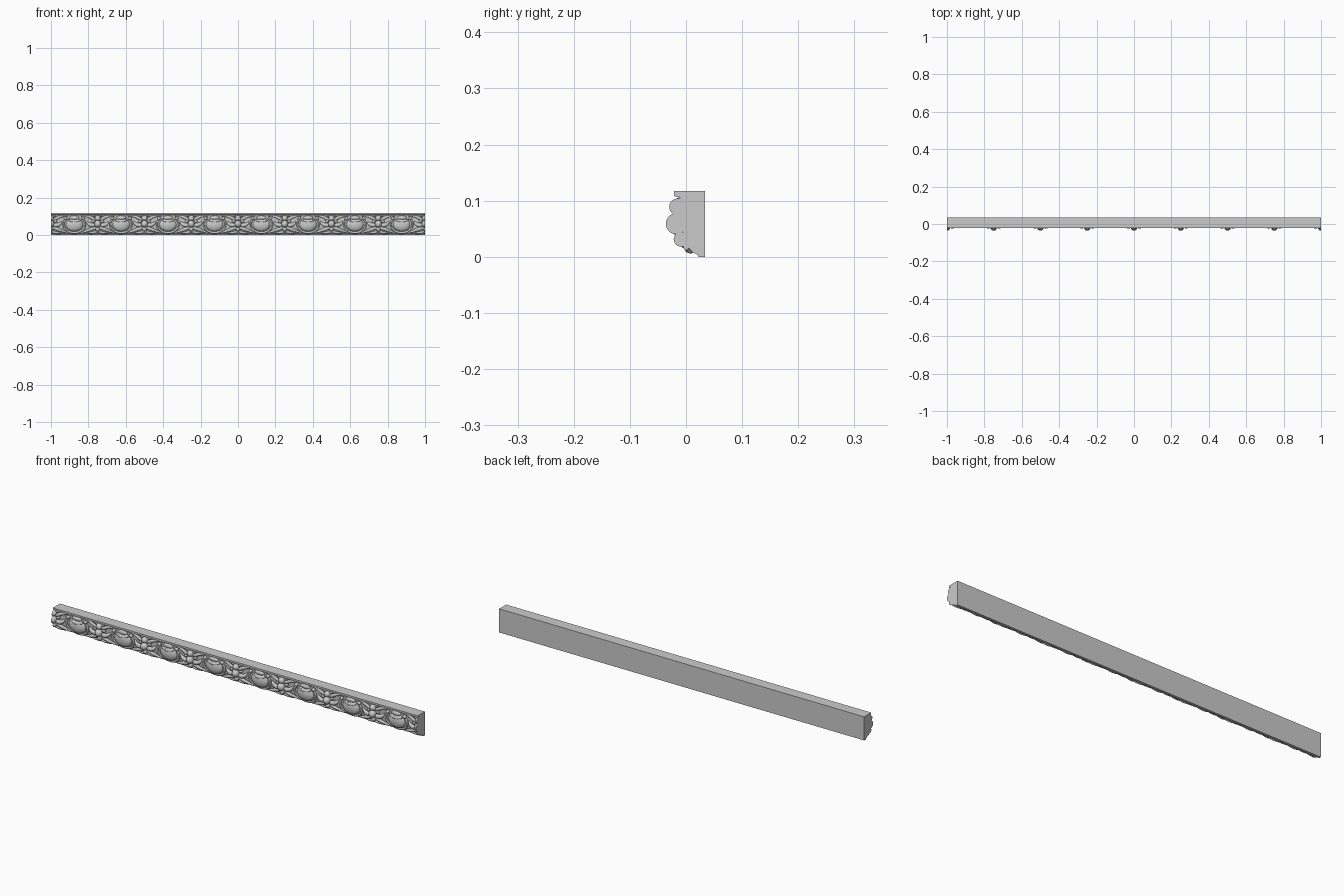
import bpy, bmesh, math
from mathutils import Vector, Matrix

if "Cube" in bpy.data.objects:
    bpy.data.objects.remove(bpy.data.objects["Cube"])

PERIOD = 0.25


def finish(bm, name, angle=40):
    bmesh.ops.recalc_face_normals(bm, faces=bm.faces)
    me = bpy.data.meshes.new(name)
    bm.to_mesh(me)
    bm.free()
    ob = bpy.data.objects.new(name, me)
    bpy.context.collection.objects.link(ob)
    bpy.ops.object.select_all(action='DESELECT')
    bpy.context.view_layer.objects.active = ob
    ob.select_set(True)
    bpy.ops.object.shade_smooth_by_angle(angle=math.radians(angle))
    return ob


def ball(bm, x, y, z, rx, ry, rz, tilt=0, seg=20):
    m = (Matrix.Translation((x, y, z)) @ Matrix.Rotation(tilt, 4, 'Y')
         @ Matrix.Diagonal((rx, ry, rz, 1)))
    bmesh.ops.create_uvsphere(bm, u_segments=seg, v_segments=seg // 2 + 2, radius=1, matrix=m)


def frond(bm, x0, pts, side=1, depth=0.8, steps=5, seg=10):
    """Tapered tube through (x, y, z, radius) points, smoothed, lying in the front plane."""
    P = [Vector(p) for p in pts]
    P = [2 * P[0] - P[1]] + P + [2 * P[-1] - P[-2]]
    path = []
    for i in range(1, len(P) - 2):
        a, b, c, d = P[i - 1:i + 3]
        for k in range(steps + (i == len(P) - 3)):
            t = k / steps
            path.append(0.5 * (2 * b + (c - a) * t + (2 * a - 5 * b + 4 * c - d) * t * t
                               + (3 * b - a - 3 * c + d) * t ** 3))
    rings = []
    for i, p in enumerate(path):
        q = path[min(i + 1, len(path) - 1)] - path[max(i - 1, 0)]
        n = Vector((-q[2], 0, q[0])).normalized()
        r = max(p[3], 0.0008)
        ring = []
        for k in range(seg):
            a = 2 * math.pi * k / seg
            v = Vector(p[:3]) + n * r * math.cos(a) + Vector((0, r * depth * math.sin(a), 0))
            ring.append(bm.verts.new((x0 + side * v.x, v.y, v.z)))
        rings.append(ring)
    for r0, r1 in zip(rings, rings[1:]):
        for k in range(seg):
            bm.faces.new((r0[k], r0[(k + 1) % seg], r1[(k + 1) % seg], r1[k]))
    bm.faces.new(rings[0])
    bm.faces.new(rings[-1])


def clip_ends(bm):
    for s in (-1, 1):
        geom = bm.verts[:] + bm.edges[:] + bm.faces[:]
        bmesh.ops.bisect_plane(bm, geom=geom, plane_co=(s, 0, 0), plane_no=(s, 0, 0),
                               clear_outer=True)
        bmesh.ops.holes_fill(bm, edges=[e for e in bm.edges if e.is_boundary])


# Backing rail: one moulding profile (y, z) run along the whole length
profile = [(0.034, 0), (0.034, 0.117), (-0.021, 0.117), (-0.021, 0.108), (-0.011, 0.106),
           (-0.009, 0.098), (-0.007, 0.08), (-0.007, 0.06), (-0.006, 0.045),
           (-0.003, 0.03), (0.003, 0.018), (0.012, 0.008), (0.02, 0.004), (0.022, 0)]
bm = bmesh.new()
face = bm.faces.new([bm.verts.new((-1, y, z)) for y, z in profile])
ext = bmesh.ops.extrude_face_region(bm, geom=[face])
bmesh.ops.translate(bm, vec=(2, 0, 0), verts=[v for v in ext['geom'] if isinstance(v, bmesh.types.BMVert)])
finish(bm, "backing_rail", 30)

egg_x = [-0.875 + PERIOD * i for i in range(8)]
joint_x = [-1 + PERIOD * i for i in range(9)]

# Eggs with the raised lip and small bud on top
bm = bmesh.new()
for x in egg_x:
    ball(bm, x, -0.004, 0.055, 0.046, 0.018, 0.036, seg=28)
    frond(bm, x, [(-0.042, -0.013, 0.092, .001), (-0.031, -0.016, 0.08, .004),
                  (0, -0.019, 0.073, .006), (0.031, -0.016, 0.08, .004),
                  (0.042, -0.013, 0.092, .001)], depth=0.6)
    ball(bm, x, -0.01, 0.092, 0.026, 0.008, 0.011)
finish(bm, "eggs")

# Cup rim wrapping under each egg, with curled ends
bm = bmesh.new()
for x in egg_x:
    arc = []
    for i in range(13):
        a = math.radians(-215 + 250 * i / 12)
        z = 0.057 + 0.044 * math.sin(a)
        arc.append((0.058 * math.cos(a), -0.009 + 0.016 * max(0, (0.045 - z) / 0.03), z,
                    0.0045 + 0.003 * math.cos(a + math.pi / 2) ** 2))
    frond(bm, x, arc, depth=1.0, steps=4)
    for s in (-1, 1):
        ball(bm, x + s * 0.047, -0.011, 0.088, 0.009, 0.008, 0.008)
finish(bm, "egg_cups")

# Bead stacks at each joint between eggs
bm = bmesh.new()
for x in joint_x:
    ball(bm, x, -0.014, 0.089, 0.016, 0.016, 0.015)
    ball(bm, x, -0.017, 0.059, 0.018, 0.019, 0.019)
    ball(bm, x, -0.008, 0.031, 0.012, 0.014, 0.013)
    for s in (-1, 1):
        ball(bm, x + s * 0.024, -0.011, 0.073, 0.009, 0.01, 0.009)
        ball(bm, x + s * 0.018, -0.009, 0.1, 0.008, 0.009, 0.006)
clip_ends(bm)
finish(bm, "bead_stacks")

# Acanthus leaves spreading from each joint to both sides
leaves = [
    # upper curl running over the cup
    [(0.004, -0.012, 0.075, .005), (0.028, -0.014, 0.088, .008),
     (0.052, -0.014, 0.099, .006), (0.08, -0.011, 0.102, .003), (0.095, -0.01, 0.1, .001)],
    # broad middle leaf
    [(0.004, -0.012, 0.055, .006), (0.026, -0.015, 0.052, .011),
     (0.046, -0.013, 0.058, .009), (0.06, -0.009, 0.074, .002)],
    # lower leaf turning under the egg
    [(0.004, -0.008, 0.04, .005), (0.025, -0.009, 0.034, .008), (0.048, -0.006, 0.026, .008),
     (0.07, 0.001, 0.018, .006), (0.095, 0.007, 0.012, .003)],
    # bottom frond along the lower edge
    [(0.0, 0.0, 0.018, .006), (0.02, 0.004, 0.014, .007), (0.042, 0.008, 0.011, .005),
     (0.06, 0.011, 0.009, .002)],
]
bm = bmesh.new()
for x in joint_x:
    for s in (-1, 1):
        if abs(x + s * 0.05) < 1:
            for leaf in leaves:
                frond(bm, x, leaf, side=s, depth=0.8)
clip_ends(bm)
finish(bm, "acanthus_leaves")
